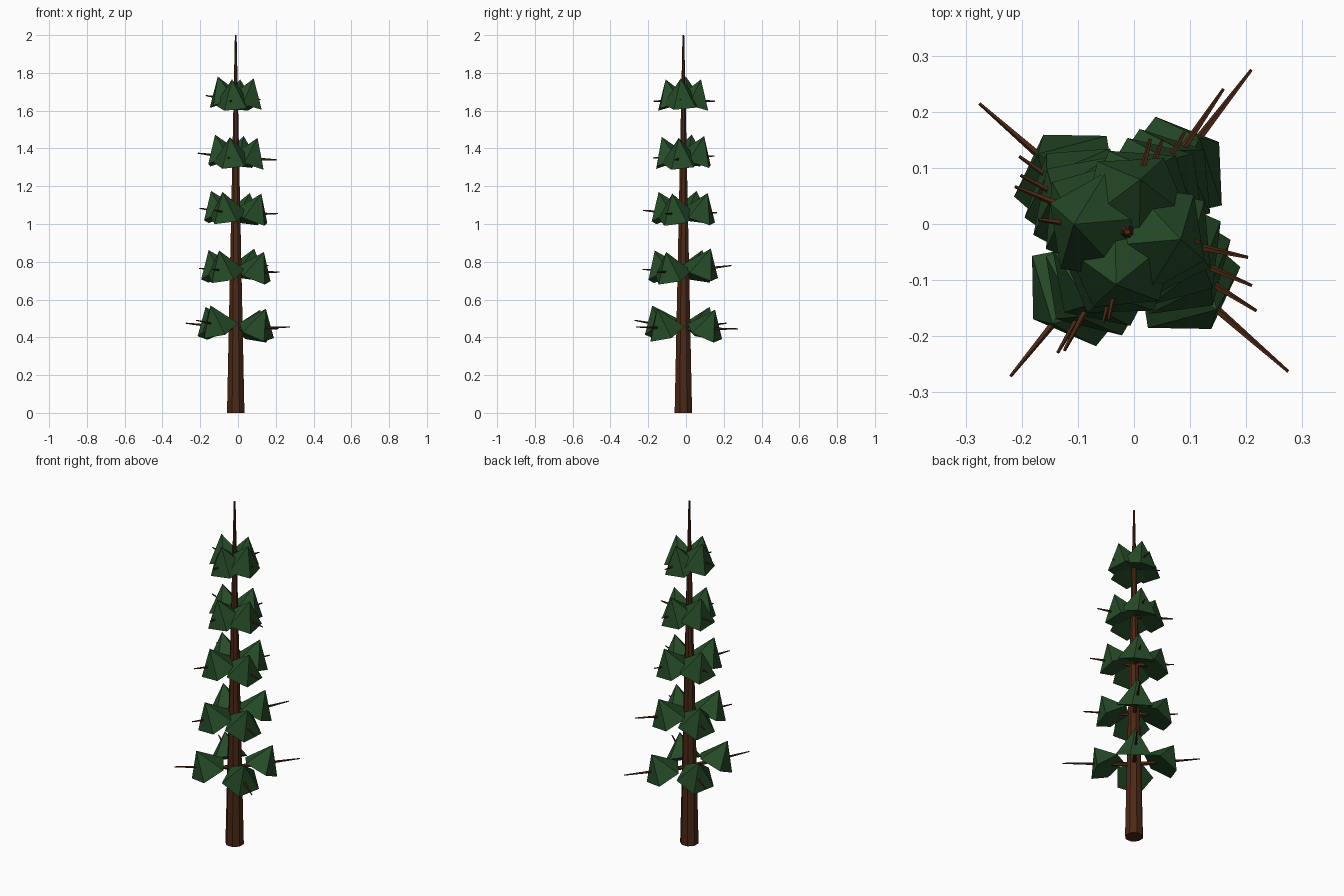
import bpy, bmesh, math
from mathutils import Matrix, Vector

if "Cube" in bpy.data.objects:
    bpy.data.objects.remove(bpy.data.objects["Cube"])

def material(name, rgb):
    m = bpy.data.materials.new(name)
    m.diffuse_color = (*rgb, 1)
    m.use_nodes = True
    m.node_tree.nodes["Principled BSDF"].inputs["Base Color"].default_value = m.diffuse_color
    return m

BARK = material("bark_brown", (0.072, 0.021, 0.007))
NEEDLES = material("needle_green", (0.019, 0.070, 0.021))
CX, CY = -0.012, -0.014          # trunk axis


def cone(name, sides, r0, r1, depth, matrix, mat, start=0.0):
    """Flat-faced closed cone or taper along local z, base at the local origin."""
    bm = bmesh.new()
    angles = [start + 2 * math.pi * i / sides for i in range(sides)]
    base = [bm.verts.new((r0 * math.cos(a), r0 * math.sin(a), 0)) for a in angles]
    if r1 > 0:
        top = [bm.verts.new((r1 * math.cos(a), r1 * math.sin(a), depth)) for a in angles]
        bm.faces.new(top)
    else:
        tip = bm.verts.new((0, 0, depth))
    for i in range(sides):
        j = (i + 1) % sides
        if r1 > 0:
            bm.faces.new((base[i], base[j], top[j], top[i]))
        else:
            bm.faces.new((base[i], base[j], tip))
    bm.faces.new(base[::-1])
    bm.transform(matrix)
    me = bpy.data.meshes.new(name)
    bm.to_mesh(me)
    bm.free()
    me.materials.append(mat)
    ob = bpy.data.objects.new(name, me)
    bpy.context.collection.objects.link(ob)
    return ob


# Trunk
cone("trunk", 8, 0.05, 0.005, 2.0, Matrix.Translation((CX, CY, 0)), BARK, math.pi / 8)

# Tiers: root height, foliage distance, foliage tilt, then branches (angle, length, tip height)
TIERS = [
    (0.445, 0.140, 30, [(52.5, .364, .445), (139, .349, .475), (231, .331, .490), (319, .380, .455)]),
    (0.750, 0.110, 27, [(56, .307, .780), (145, .235, .765), (240, .249, .760), (328.5, .270, .745)]),
    (1.052, 0.090, 24, [(60, .205, 1.060), (152, .215, 1.083), (242, .240, 1.072), (336.6, .242, 1.055)]),
    (1.350, 0.067, 21, [(69, .176, 1.360), (158, .216, 1.375), (255, .167, 1.350), (348, .220, 1.340)]),
    (1.655, 0.052, 18, [(76, .171, 1.650), (172, .160, 1.680), (258, .160, 1.650), (352, .133, 1.660)]),
]

for t, (z, dist, tilt, branches) in enumerate(TIERS, 1):
    for b, (angle, length, tip_z) in enumerate(branches, 1):
        turn = Matrix.Translation((CX, CY, 0)) @ Matrix.Rotation(math.radians(angle), 4, 'Z')
        # Bare branch running out from the trunk
        along = Vector((length, 0, tip_z - z))
        aim = along.to_track_quat('Z', 'Y').to_matrix().to_4x4()
        cone(f"branch_{t}_{b}", 5, 0.013, 0.003, along.length,
             turn @ Matrix.Translation((0, 0, z)) @ aim, BARK)
        # Five-sided needle clump, leaning outward
        zc = z - 0.023 + 0.5 * (tip_z - z)
        cone(f"foliage_{t}_{b}", 5, 0.106 - 0.001 * t, 0, 0.143,
             turn @ Matrix.Translation((dist, 0, zc)) @ Matrix.Rotation(math.radians(tilt), 4, 'Y'),
             NEEDLES, -math.pi / 2)
